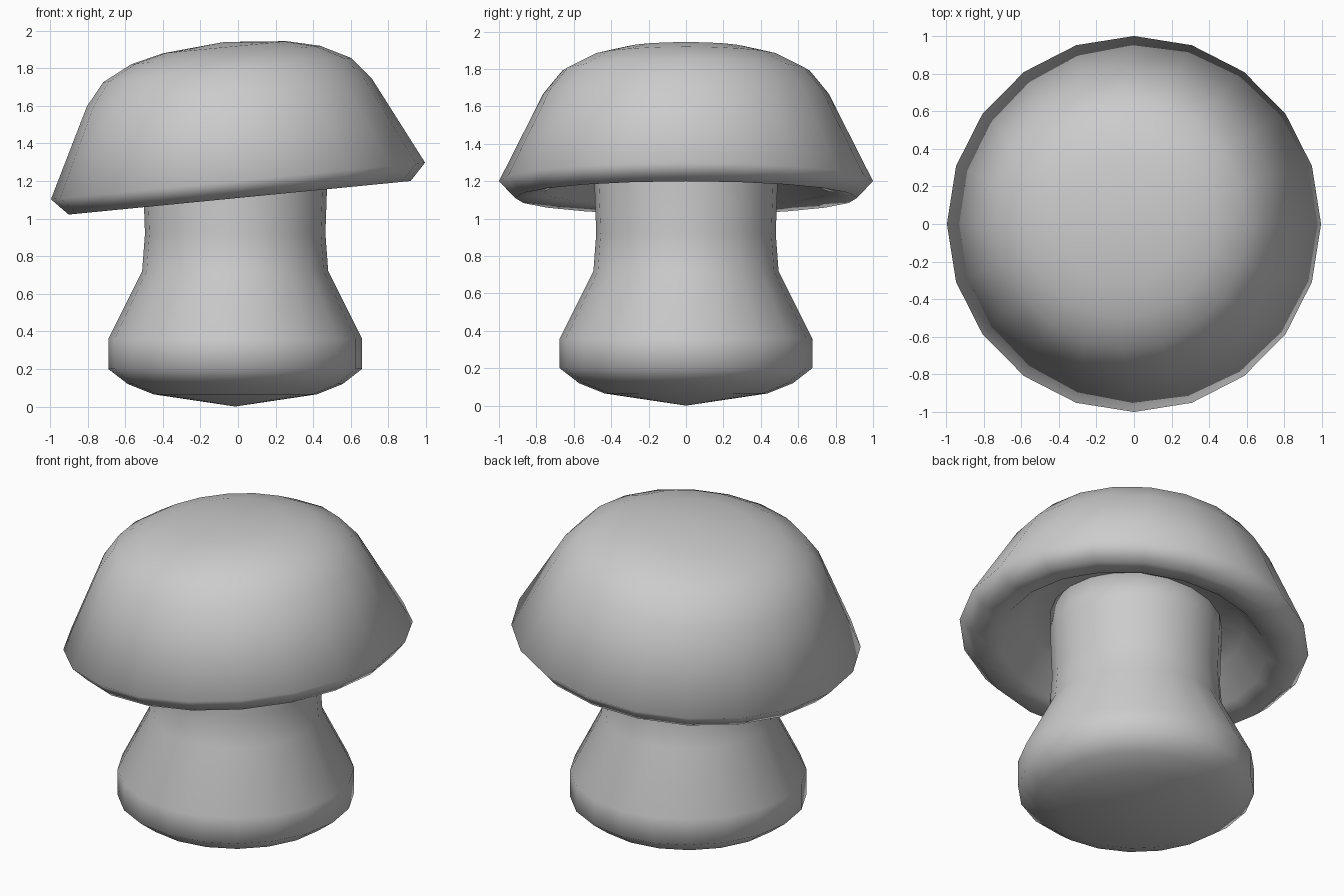
import bpy, bmesh
from math import sin, cos, pi, radians

if "Cube" in bpy.data.objects:
    bpy.data.objects.remove(bpy.data.objects["Cube"])

SIDES = 20


def lathe(name, profile, location, tilt=0.0):
    """Spin (radius, height) points round z; radius 0 makes a pole."""
    bm = bmesh.new()
    rings = []
    for r, z in profile:
        if r == 0:
            rings.append([bm.verts.new((0, 0, z))] * SIDES)
        else:
            rings.append([bm.verts.new((r * cos(2 * pi * i / SIDES),
                                        r * sin(2 * pi * i / SIDES), z))
                          for i in range(SIDES)])
    for a, b in zip(rings, rings[1:]):
        for i in range(SIDES):
            j = (i + 1) % SIDES
            corners = list(dict.fromkeys((a[i], a[j], b[j], b[i])))
            bm.faces.new(corners).smooth = True
    bmesh.ops.recalc_face_normals(bm, faces=bm.faces)
    mesh = bpy.data.meshes.new(name)
    bm.to_mesh(mesh)
    bm.free()
    obj = bpy.data.objects.new(name, mesh)
    obj.location = location
    obj.rotation_euler = (0, tilt, 0)
    bpy.context.collection.objects.link(obj)
    return obj


# Stem: bulbous foot narrowing to a neck that runs up into the cap
lathe("mushroom_stem",
      [(0, 0), (0.435, 0.065), (0.572, 0.12), (0.675, 0.2), (0.675, 0.36),
       (0.495, 0.72), (0.48, 0.92), (0.49, 1.2), (0.49, 1.36), (0, 1.36)],
      (-0.015, 0, 0))

# Cap: tilted dome with a bevelled rim and a hollow underside
lathe("mushroom_cap",
      [(0, 0.13), (0.40, 0.13), (0.62, 0.10), (0.76, -0.06), (0.914, -0.09),
       (1.0, 0), (0.762, 0.472), (0.662, 0.593), (0.505, 0.673),
       (0.33, 0.715), (0, 0.743)],
      (0, 0, 1.2), radians(-5.6))
